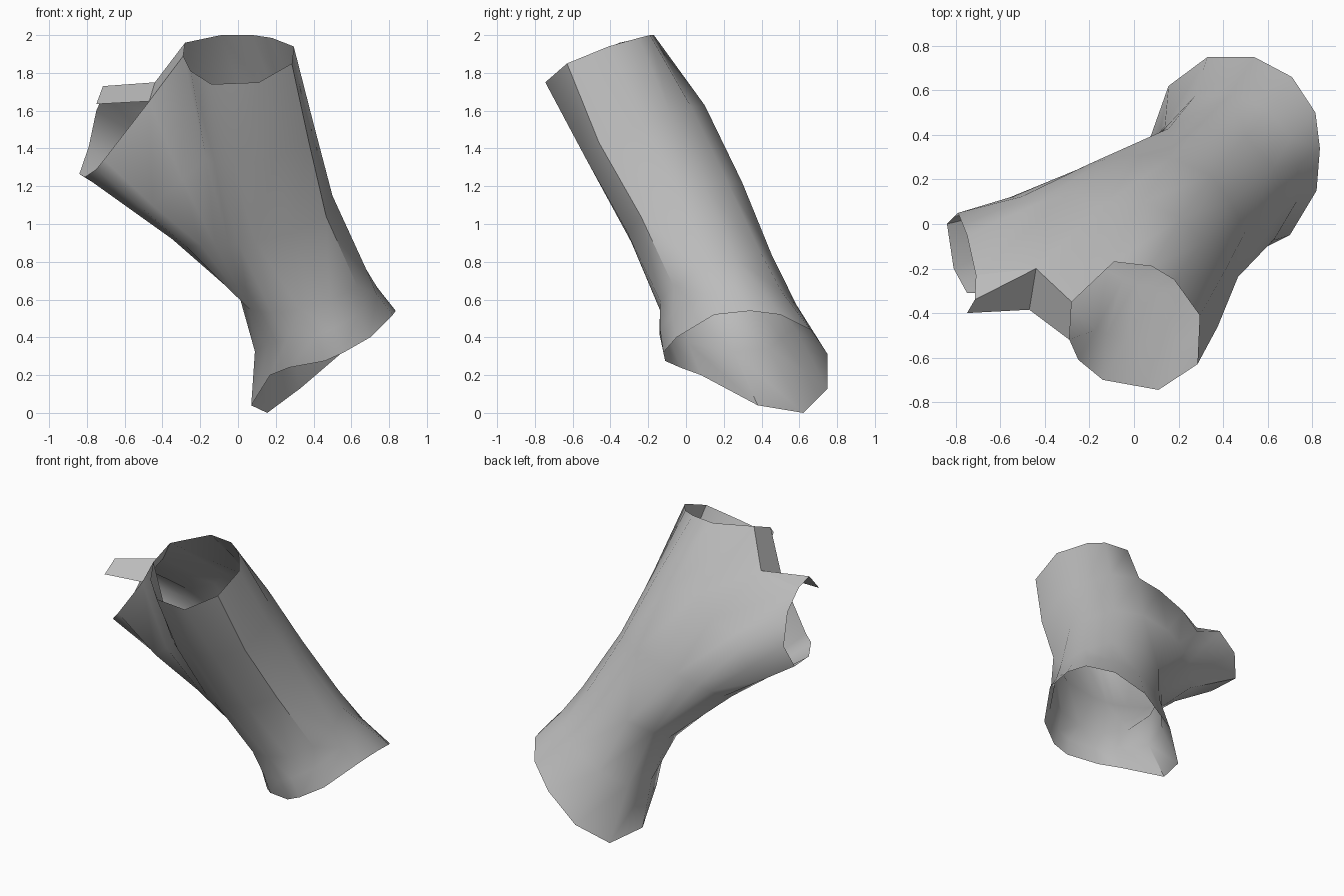
import bpy, bmesh, math
from mathutils import Vector

if "Cube" in bpy.data.objects:
    bpy.data.objects.remove(bpy.data.objects["Cube"], do_unlink=True)

grey = bpy.data.materials.new("plain_grey")
grey.use_nodes = True
grey.diffuse_color = (0.5, 0.5, 0.5, 1)
grey.node_tree.nodes["Principled BSDF"].inputs["Base Color"].default_value = (0.5, 0.5, 0.5, 1)

# Trunk frame: axis leans forward and to the right, u points sideways, v points back
AXIS = Vector((-0.25, -0.43, 0.87)).normalized()
U = (Vector((1, 0, 0)) - AXIS * AXIS.x).normalized()
V = AXIS.cross(U)


def on_ring(centre, angle, radius):
    a = math.radians(angle)
    return Vector(centre) + (U * math.cos(a) + V * math.sin(a)) * radius


def bridge(bm, low, high):
    """Triangulate between two rings of (angle, vert), both counted round the axis."""
    la = low + [(low[0][0] + 360, low[0][1])]
    ha = high + [(high[0][0] + 360, high[0][1])]
    i = j = 0
    while i < len(low) or j < len(high):
        if j == len(high) or (i < len(low) and la[i + 1][0] <= ha[j + 1][0]):
            bm.faces.new((la[i][1], la[i + 1][1], ha[j][1]))
            i += 1
        else:
            bm.faces.new((la[i][1], ha[j + 1][1], ha[j][1]))
            j += 1


def bridge_equal(bm, low, high):
    """Quads between two rings with the same number of verts."""
    for i in range(len(low)):
        k = (i + 1) % len(low)
        bm.faces.new((low[i], low[k], high[k], high[i]))


def make_object(name, bm):
    mesh = bpy.data.meshes.new(name)
    bm.to_mesh(mesh)
    bm.free()
    mesh.materials.append(grey)
    obj = bpy.data.objects.new(name, mesh)
    bpy.context.collection.objects.link(obj)
    bpy.ops.object.select_all(action='DESELECT')
    obj.select_set(True)
    bpy.context.view_layer.objects.active = obj
    bpy.ops.object.shade_smooth_by_angle(angle=math.radians(40))


# Open lower rim: angle round the trunk, then position
lower_rim = [
    (187, (0.07, 0.38, 0.04)), (224, (0.17, 0.08, 0.20)), (247, (0.27, -0.03, 0.24)),
    (278, (0.46, -0.11, 0.275)), (293, (0.56, -0.12, 0.32)), (318, (0.70, -0.05, 0.40)),
    (354, (0.82, 0.15, 0.52)), (377, (0.835, 0.34, 0.54)), (395, (0.815, 0.50, 0.52)),
    (416, (0.71, 0.66, 0.44)), (443, (0.54, 0.75, 0.31)), (482, (0.33, 0.75, 0.13)),
    (519, (0.155, 0.62, 0.0))]

# Joined upper rim, running round the side branch mouth and the trunk mouth:
# angle, radius of the trunk below it, backward swell of the wall, position
upper_rim = [
    (175, .59, 0, (-0.84, 0.0, 1.265)), (188, .57, 0, (-0.81, -0.20, 1.25)),
    (200, .53, 0, (-0.75, -0.31, 1.29)), (210, .47, -.03, (-0.71, -0.31, 1.34)),
    (220, .43, -.08, (-0.47, -0.385, 1.65)), (230, .40, -.10, (-0.29, -0.52, 1.89)),
    (238, .38, -.065, (-0.25, -0.61, 1.81)), (252, .355, -.015, (-0.14, -0.70, 1.74)),
    (285, .345, -.005, (0.11, -0.745, 1.75)), (320, .36, -.03, (0.285, -0.63, 1.85)),
    (360, .31, -.01, (0.295, -0.41, 1.94)), (390, .28, -.01, (0.18, -0.25, 1.985)),
    (420, .30, .015, (0.08, -0.19, 2.0)), (455, .33, .04, (-0.09, -0.17, 2.0)),
    (485, .39, .11, (-0.28, -0.35, 1.96)), (500, .44, .11, (-0.44, -0.20, 1.75)),
    (508, .48, .07, (-0.71, -0.23, 1.69)), (516, .52, .03, (-0.75, -0.05, 1.60)),
    (525, .56, 0, (-0.79, 0.05, 1.41))]

# Forked tube, built ring by ring from the lower rim
bm = bmesh.new()
WAIST = (0.33, 0.13, 0.68)
bottom, collar = [], []
for a, p in lower_rim:
    pinch = U * 0.05 * max(0, -math.cos(math.radians(a)))
    bottom.append(bm.verts.new(p))
    collar.append((a, bm.verts.new(Vector(p).lerp(on_ring(WAIST, a, 0.33), 0.5) + pinch)))
waist_radii = [.33, .32, .31, .30, .32, .36, .36, .35, .36, .36, .36, .35]
waist = [(180 + 30 * i, bm.verts.new(on_ring(WAIST, 180 + 30 * i, r)))
         for i, r in enumerate(waist_radii)]
fork, swell, top = [], [], []
for a, r, back, p in upper_rim:
    f = on_ring((0.2, 0.0, 1.08), a, r)
    fork.append((a, bm.verts.new(f)))
    swell.append(bm.verts.new(f.lerp(Vector(p), 0.5) + V * back))
    top.append(bm.verts.new(p))
bridge_equal(bm, bottom, [v for _, v in collar])
bridge(bm, collar, waist)
bridge(bm, waist, fork)
bridge_equal(bm, [v for _, v in fork], swell)
bridge_equal(bm, swell, top)
# Strip of wall between the two mouths
bm.faces.new((top[4], top[15], top[14], top[5]))
make_object("forked_tube", bm)

# Folded flap over the branch mouth
bm = bmesh.new()
root, tip, tip_low, root_low, back = [bm.verts.new(p) for p in (
    (-0.44, -0.20, 1.75), (-0.715, -0.34, 1.73), (-0.75, -0.40, 1.635),
    (-0.47, -0.385, 1.65), (-0.71, -0.23, 1.69))]
bm.faces.new((root, tip, tip_low, root_low))
bm.faces.new((root, back, tip))
make_object("branch_flap", bm)
